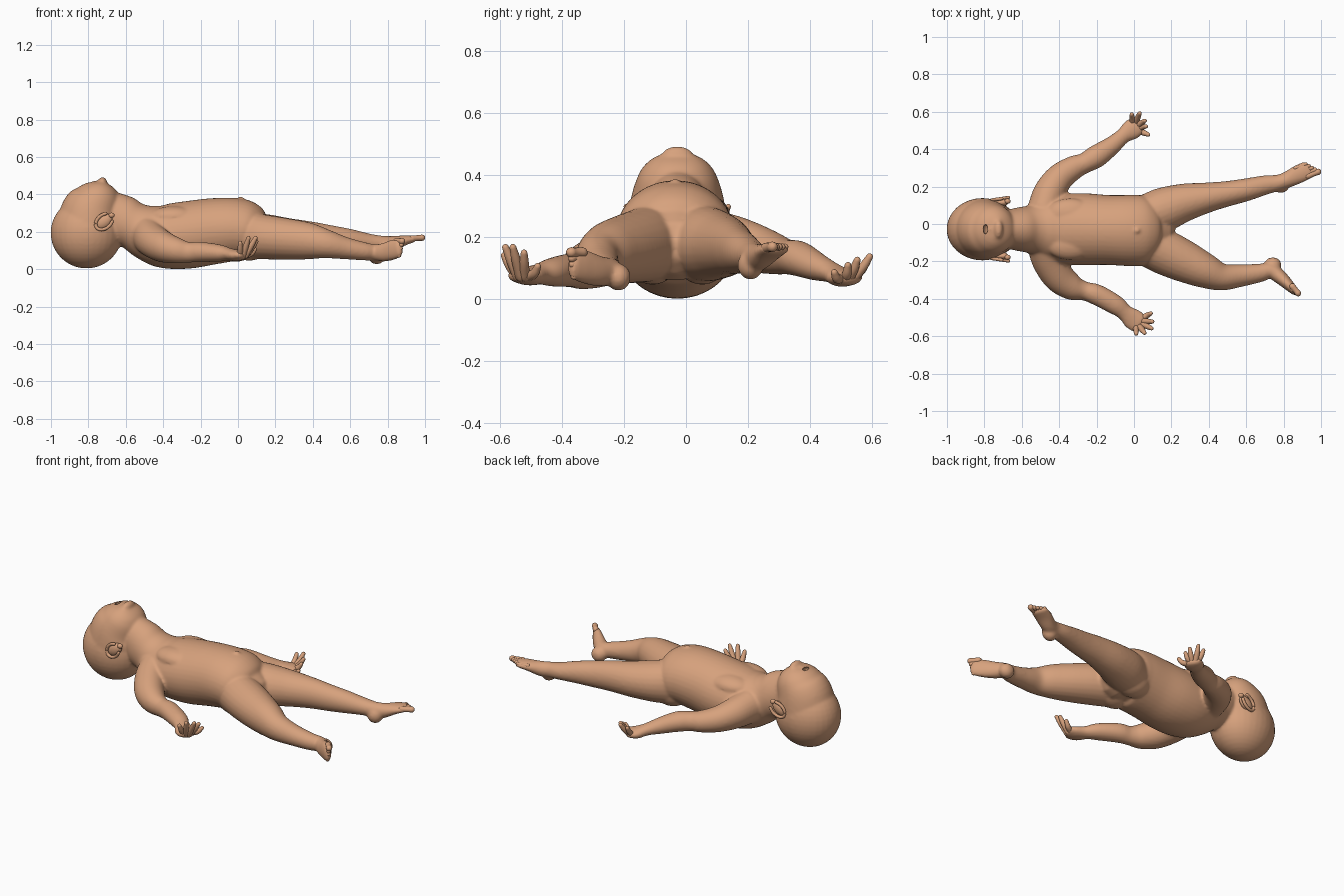
import bpy, bmesh, math
from mathutils import Vector, Matrix

cube = bpy.data.objects.get("Cube")
if cube:
    bpy.data.objects.remove(cube, do_unlink=True)

SKIN = (0.68, 0.36, 0.205, 1)
skin = bpy.data.materials.new("warm skin")
skin.use_nodes = True
skin.diffuse_color = SKIN
bsdf = skin.node_tree.nodes["Principled BSDF"]
bsdf.inputs["Base Color"].default_value = SKIN
bsdf.inputs["Roughness"].default_value = 0.7


def smooth_path(points, steps=5):
    """Catmull-Rom samples of (x, y, z, half width, half height)."""
    p = [Vector(q) for q in points]
    p = [p[0] * 2 - p[1]] + p + [p[-1] * 2 - p[-2]]
    out = []
    for a, b, c, d in zip(p, p[1:], p[2:], p[3:]):
        for k in range(steps):
            t = k / steps
            out.append((b * 2 + (c - a) * t + (a * 2 - b * 5 + c * 4 - d) * t * t
                        + (b * 3 - a - c * 3 + d) * t ** 3) * 0.5)
    return out + [p[-2]]


def tube(bm, points, sides=24):
    """Loft of elliptical rings along a path, with rounded ends."""
    path = smooth_path(points)
    spots = [Vector(q[:3]) for q in path]
    last = len(path) - 1
    caps = [math.radians(a) for a in (30, 60, 85)]
    plan = [(0, -a) for a in reversed(caps)]
    plan += [(i, 0) for i in range(last + 1)] + [(last, a) for a in caps]
    rings = []
    for i, a in plan:
        axis = (spots[min(i + 1, last)] - spots[max(i - 1, 0)]).normalized()
        side = axis.cross(Vector((0, 0, 1)))
        side = side.normalized() if side.length > 0.05 else Vector((0, -1, 0))
        up = side.cross(axis)
        w, h = path[i][3], path[i][4]
        centre = spots[i] + axis * math.sin(a) * min(w, h)
        ring = []
        for k in range(sides):
            u = math.tau * k / sides
            ring.append(bm.verts.new(centre + math.cos(a) * (side * w * math.cos(u) + up * h * math.sin(u))))
        rings.append(ring)
    faces = [bm.faces.new(rings[0]), bm.faces.new(rings[-1])]
    for r, s in zip(rings, rings[1:]):
        for k in range(sides):
            n = (k + 1) % sides
            faces.append(bm.faces.new((r[k], r[n], s[n], s[k])))
    bmesh.ops.recalc_face_normals(bm, faces=faces)


def ball(bm, centre, radii, tilt=0):
    m = Matrix.Translation(centre) @ Matrix.Rotation(tilt, 4, 'Y') @ Matrix.Diagonal((*radii, 1))
    bmesh.ops.create_uvsphere(bm, u_segments=32, v_segments=20, radius=1, matrix=m)


def finish(bm, name):
    mesh = bpy.data.meshes.new(name)
    for f in bm.faces:
        f.smooth = True
    bm.to_mesh(mesh)
    bm.free()
    mesh.materials.append(skin)
    obj = bpy.data.objects.new(name, mesh)
    bpy.context.collection.objects.link(obj)
    return obj


MID = -0.028
body = bmesh.new()

# Trunk and neck
tube(body, [(-.69, MID, .295, .1, .125), (-.62, MID, .262, .116, .134), (-.56, MID, .232, .128, .128),
            (-.49, MID, .2, .158, .148), (-.4, MID, .177, .186, .17), (-.28, MID, .182, .193, .18),
            (-.14, -.032, .202, .187, .177), (-.02, -.035, .212, .19, .169),
            (.05, -.035, .2, .185, .158), (.1, -.035, .178, .135, .12)], 40)

# Cranium, and a face that narrows up to the chin
ball(body, (-.81, MID, .194), (.192, .167, .19))
tube(body, [(-.8, MID, .22, .163, .172), (-.782, MID, .31, .152, .162), (-.752, MID, .375, .134, .132),
            (-.738, MID, .415, .116, .108), (-.73, MID, .445, .088, .076), (-.725, MID, .467, .05, .025)], 40)
for s in (-1, 1):
    # Cheeks, brows and closed eyelids
    ball(body, (-.785, MID + s * .062, .37), (.07, .058, .06))
    ball(body, (-.893, MID + s * .052, .348), (.028, .042, .026))
    ball(body, (-.858, MID + s * .055, .39), (.015, .028, .013))
    # Nostrils
    ball(body, (-.828, MID + s * .015, .424), (.013, .013, .013))
# Nose and lips
tube(body, [(-.875, MID, .39, .013, .013), (-.853, MID, .416, .015, .015), (-.835, MID, .432, .016, .016)])
for x, z in ((-.81, .428), (-.765, .463)):
    tube(body, [(x + .012, MID - .038, z - .01, .008, .009), (x, MID, z, .01, .01),
                (x + .012, MID + .038, z - .01, .008, .009)])

# Arms, pinched at the elbows and ending in flat palms
tube(body, [(-.48, .08, .19, .09, .1), (-.45, .17, .175, .086, .088), (-.395, .25, .155, .075, .074),
            (-.32, .302, .14, .064, .062), (-.265, .325, .135, .055, .056), (-.2, .362, .13, .061, .057),
            (-.12, .418, .105, .05, .046), (-.06, .47, .085, .042, .033), (-.02, .5, .07, .055, .031),
            (.015, .523, .068, .054, .025)])
tube(body, [(-.48, -.12, .18, .09, .1), (-.455, -.2, .152, .088, .092), (-.4, -.285, .12, .084, .084),
            (-.33, -.338, .1, .07, .07), (-.265, -.358, .09, .051, .055), (-.2, -.378, .092, .056, .054),
            (-.1, -.432, .086, .053, .046), (-.05, -.472, .08, .044, .034), (-.01, -.505, .074, .057, .031),
            (.025, -.53, .076, .056, .025)])

# Legs and feet
tube(body, [(.06, .045, .18, .11, .125), (.16, .078, .175, .118, .118), (.27, .115, .17, .102, .103),
            (.4, .143, .165, .08, .088), (.5, .162, .157, .068, .077), (.6, .183, .15, .061, .065),
            (.7, .208, .14, .052, .05), (.77, .22, .135, .044, .044), (.82, .237, .135, .044, .042),
            (.88, .267, .152, .05, .029), (.93, .289, .162, .049, .02)])
ball(body, (.785, .208, .11), (.046, .042, .048))
tube(body, [(.06, -.11, .18, .11, .125), (.16, -.15, .17, .12, .118), (.27, -.2, .16, .112, .11),
            (.38, -.25, .15, .094, .098), (.47, -.283, .135, .073, .078), (.57, -.276, .113, .06, .06),
            (.67, -.262, .096, .05, .049), (.73, -.25, .09, .042, .044), (.78, -.283, .09, .038, .05),
            (.83, -.33, .104, .029, .054), (.86, -.36, .11, .021, .049)])
ball(body, (.742, -.218, .07), (.046, .04, .044))

# Buttocks and soft chest
for s in (-1, 1):
    ball(body, (.06, MID + s * .08, .14), (.115, .09, .094))
    ball(body, (-.34, MID + s * .08, .28), (.13, .085, .058))
# Navel
ball(body, (.015, -.035, .376), (.017, .015, .013))

body_obj = finish(body, "body")
remesh = body_obj.modifiers.new("fuse", 'REMESH')
remesh.mode = 'VOXEL'
remesh.voxel_size = 0.008
remesh.use_smooth_shade = True
relax = body_obj.modifiers.new("relax", 'SMOOTH')
relax.factor = 0.5
relax.iterations = 7

# Open mouth cut between the lips
cutter_bm = bmesh.new()
ball(cutter_bm, (-.787, MID, .449), (.015, .032, .025), -.6)
cutter = finish(cutter_bm, "mouth_cutter")
cutter.hide_render = True
cutter.hide_viewport = True
cut = body_obj.modifiers.new("mouth", 'BOOLEAN')
cut.operation = 'DIFFERENCE'
cut.object = cutter

# Fingers fan out of each palm and curl upward
HANDS = {
    "left_fingers": ((-.005, .51, .066), [(.076, .478, .085), (.064, .522, .108), (.058, .552, .125),
                                          (.03, .592, .136), (-.012, .586, .125)]),
    "right_fingers": ((.01, -.52, .072), [(.09, -.478, .105), (.098, -.522, .148), (.094, -.558, .166),
                                          (.056, -.582, .166), (.012, -.586, .14)]),
}
for name, (palm, tips) in HANDS.items():
    bm = bmesh.new()
    palm = Vector(palm)
    for tip in map(Vector, tips):
        knuckle = palm.lerp(tip, .35)
        knuckle.z = palm.z
        bend = palm.lerp(tip, .75) - Vector((0, 0, .014))
        tube(bm, [(*knuckle, .017, .017), (*bend, .015, .015), (*tip, .011, .011)], 12)
    finish(bm, name)

# Toes: a row from the big toe to the little toe
FEET = {
    "left_toes": ((.984, .279, .168), (.918, .32, .168), (.055, .022, .004)),
    "right_toes": ((.877, -.37, .15), (.862, -.362, .072), (.03, -.036, .0)),
}
for name, (big, little, reach) in FEET.items():
    bm = bmesh.new()
    for i in range(5):
        tip = Vector(big).lerp(Vector(little), i / 4)
        r = .017 if i == 0 else .0135 - .0008 * i
        root = tip - Vector(reach)
        tube(bm, [(*root, r, r), (*tip.lerp(root, .4), r * .9, r * .9), (*tip, r, r)], 12)
    finish(bm, name)

# Ears: a shallow cup with a curled rim and a lobe
for s, name in ((1, "left_ear"), (-1, "right_ear")):
    bm = bmesh.new()
    ball(bm, (-.715, MID + s * .143, .255), (.05, .022, .034), -.7)
    rim = []
    for k in range(9):
        u = math.radians(50 + 260 * k / 8)
        a, b = .052 * math.cos(u), .036 * math.sin(u)
        c, d = math.cos(.7), math.sin(.7)
        x, z = a * c - b * d, a * d + b * c
        rim.append((-.715 + x, MID + s * (.163 + .15 * x), .255 + z, .009, .009))
    tube(bm, rim, 12)
    ball(bm, (-.676, MID + s * .15, .288), (.016, .014, .014))
    finish(bm, name)
